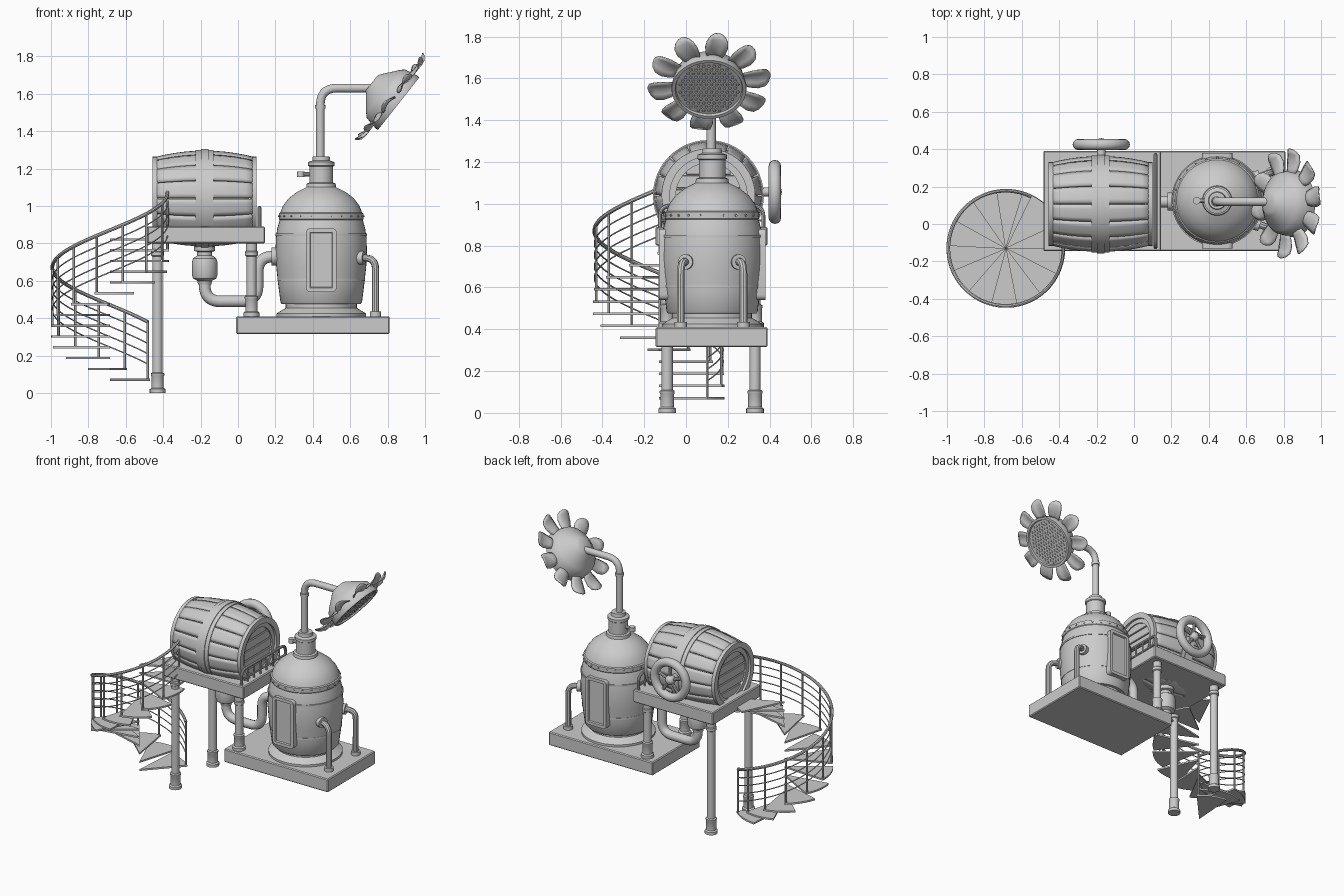
import bpy, bmesh, math
from mathutils import Vector, Matrix

if "Cube" in bpy.data.objects:
    bpy.data.objects.remove(bpy.data.objects["Cube"])

grey = bpy.data.materials.new("plain_grey")
grey.use_nodes = True
grey.diffuse_color = (0.6, 0.6, 0.6, 1)
grey.node_tree.nodes["Principled BSDF"].inputs["Base Color"].default_value = (0.6, 0.6, 0.6, 1)


def finish(name, mesh, mods=()):
    mesh.materials.clear()
    mesh.materials.append(grey)
    for p in mesh.polygons:
        p.use_smooth = True
    mesh.set_sharp_from_angle(angle=math.radians(35))
    ob = bpy.data.objects.new(name, mesh)
    bpy.context.collection.objects.link(ob)
    return ob


def from_bm(name, bm):
    bmesh.ops.recalc_face_normals(bm, faces=bm.faces)
    mesh = bpy.data.meshes.new(name)
    bm.to_mesh(mesh)
    bm.free()
    return finish(name, mesh)


def frame(loc, axis):
    return Matrix.Translation(loc) @ Vector(axis).to_track_quat('Z', 'Y').to_matrix().to_4x4()


def lathe(name, profile, loc, axis=(0, 0, 1), seg=32, closed=False):
    """Spin (radius, height) points about an axis."""
    bm = bmesh.new()
    vs = [bm.verts.new((r, 0, h)) for r, h in profile]
    es = [bm.edges.new(p) for p in zip(vs, vs[1:])]
    if closed:
        es.append(bm.edges.new((vs[-1], vs[0])))
    bmesh.ops.spin(bm, geom=vs + es, cent=(0, 0, 0), axis=(0, 0, 1), angle=math.tau, steps=seg)
    bmesh.ops.remove_doubles(bm, verts=bm.verts, dist=0.0001)
    bm.transform(frame(loc, axis))
    return from_bm(name, bm)


def disc(name, r, h, loc, axis=(0, 0, 1), seg=24):
    return lathe(name, [(0, 0), (r, 0), (r, h), (0, h)], loc, axis, seg)


def hoop(name, r0, r1, h0, h1, loc, axis, seg=48):
    return lathe(name, [(r0, h0), (r1, h0), (r1, h1), (r0, h1)], loc, axis, seg, True)


def box(name, lo, hi, bevel=0.006):
    bm = bmesh.new()
    lo, hi = Vector(lo), Vector(hi)
    bmesh.ops.create_cube(bm, size=1, matrix=Matrix.Translation((lo + hi) / 2) @ Matrix.Diagonal((*(hi - lo), 1)))
    bmesh.ops.bevel(bm, geom=bm.edges[:], offset=bevel, segments=1, affect='EDGES')
    return from_bm(name, bm)


def tube(name, pts, r, bend=0, sides=3):
    """Round pipe along points, with rounded corners."""
    pts = [Vector(p) for p in pts]
    path = pts
    if bend:
        path = [pts[0]]
        for a, c, b in zip(pts, pts[1:], pts[2:]):
            p, q = c + (a - c).normalized() * bend, c + (b - c).normalized() * bend
            path += [p * (1 - t) ** 2 + c * 2 * t * (1 - t) + q * t * t for t in (i / 7 for i in range(8))]
        path.append(pts[-1])
    cu = bpy.data.curves.new(name, 'CURVE')
    cu.dimensions = '3D'
    cu.bevel_depth, cu.bevel_resolution, cu.use_fill_caps = r, sides, True
    sp = cu.splines.new('POLY')
    sp.points.add(len(path) - 1)
    for s, p in zip(sp.points, path):
        s.co = (*p, 1)
    tmp = bpy.data.objects.new(name, cu)
    mesh = bpy.data.meshes.new_from_object(tmp)
    bpy.data.objects.remove(tmp)
    return finish(name, mesh)


def sheet(name, rows, thick):
    """Grid of points with thickness."""
    bm = bmesh.new()
    g = [[bm.verts.new(p) for p in row] for row in rows]
    for a, b in zip(g, g[1:]):
        for i in range(len(a) - 1):
            bm.faces.new((a[i], a[i + 1], b[i + 1], b[i]))
    ob = from_bm(name, bm)
    m = ob.modifiers.new("thickness", 'SOLIDIFY')
    m.thickness, m.offset = thick, 0
    return ob


# Platforms and legs
box("lower_platform", (-0.01, -0.145, 0.315), (0.81, 0.39, 0.41))
box("upper_platform", (-0.485, -0.145, 0.8), (0.145, 0.39, 0.89))
for x, z in ((-0.43, 0), (0.072, 0.41)):
    for y in (-0.09, 0.33):
        lathe("leg", [(0, z), (0.042, z), (0.042, z + 0.02), (0.033, z + 0.027), (0.033, z + 0.09),
                      (0.036, z + 0.095), (0.036, z + 0.105), (0.027, z + 0.11), (0.027, 0.73),
                      (0.034, 0.735), (0.034, 0.755), (0.03, 0.76), (0.03, 0.8)], (x, y, 0), seg=20)

# Barrel
B, X = Vector((-0.178, 0.107, 1.04)), (1, 0, 0)
def bulge(t):
    return 0.246 - 0.036 * (t / 0.27) ** 2
steps = [-0.27 + 0.54 * i / 10 for i in range(11)]
lathe("barrel_core", [(0, -0.24)] + [(bulge(t) - 0.012, t) for t in steps[1:-1]] + [(0, 0.24)], B, X, 48)
staves = 16
for k in range(staves):
    angs = [math.tau * (k + 0.03 + 0.94 * j / 4) / staves for j in range(5)]
    sheet("barrel_stave", [[B + Vector((t, bulge(t) * math.cos(a), bulge(t) * math.sin(a))) for a in angs]
                           for t in steps], 0.02)
hoop("barrel_middle_band", 0.235, 0.26, -0.048, 0.048, B, X)
hoop("barrel_middle_ridge", 0.25, 0.265, -0.02, 0.02, B, X)
for s in (-1, 1):
    hoop("barrel_end_hoop", 0.185, 0.224, s * 0.25, s * 0.278, B, X)
    hoop("barrel_head_ring", 0.155, 0.195, s * 0.235, s * 0.262, B, X)
    for i in range(-2, 3):
        z, half = i * 0.065, math.sqrt(0.18 ** 2 - (abs(i) * 0.065 + 0.015) ** 2)
        x = B.x + s * 0.245
        box("barrel_head_plank", (x - 0.008, B.y - half, B.z + z - 0.03), (x + 0.008, B.y + half, B.z + z + 0.03), 0.003)

# Hand wheel on the back of the barrel
W, Y = Vector((-0.175, 0.425, 1.057)), (0, 1, 0)
lathe("wheel_rim", [(0.123 + 0.03 * math.cos(a), 0.03 * math.sin(a))
                    for a in (math.tau * i / 12 for i in range(12))], W, Y, 40, True)
disc("wheel_stem", 0.022, 0.1, W - Vector((0, 0.1, 0)), Y)
lathe("wheel_hub", [(0.034 * math.sin(a), -0.034 * math.cos(a)) for a in (math.pi * i / 8 for i in range(9))], W, Y, 20)
for k in range(5):
    a = math.tau * k / 5 + 0.3
    tube("wheel_spoke", [W, W + Vector((math.cos(a), 0, math.sin(a))) * 0.115], 0.011)

# Guard rail at the platform edge
tube("guard_rail", [(0.115, -0.125, 0.88), (0.115, -0.125, 0.99), (0.115, 0.37, 0.99), (0.115, 0.37, 0.88)], 0.01, 0.05)
tube("guard_lower_rail", [(0.115, -0.125, 0.92), (0.115, 0.37, 0.92)], 0.006)
for i in range(1, 7):
    y = -0.125 + 0.495 * i / 7
    tube("guard_bar", [(0.115, y, 0.88), (0.115, y, 0.99)], 0.006)

# Drain pipe from barrel to tank
lathe("drain_bulb", [(0, 0.58), (0.035, 0.58), (0.04, 0.6), (0.062, 0.612), (0.068, 0.63), (0.068, 0.7), (0.062, 0.72),
                     (0.04, 0.735), (0.04, 0.755), (0.056, 0.76), (0.056, 0.8)], (-0.178, 0.12, 0))
tube("drain_pipe", [(-0.178, 0.12, 0.75), (-0.178, 0.12, 0.49), (0.105, 0.12, 0.49), (0.105, 0.12, 0.73),
                    (0.23, 0.12, 0.73)], 0.031, 0.085, 4)
disc("drain_flange", 0.048, 0.03, (0.18, 0.12, 0.73), X)

# Tank
T = Vector((0.445, 0.125, 0))
lathe("tank_base", [(0, 0.405), (0.24, 0.405), (0.24, 0.425), (0.19, 0.455), (0.19, 0.49), (0, 0.49)], T, seg=48)
lathe("tank_body", [(0, 0.475), (0.21, 0.475), (0.218, 0.485), (0.23, 0.58), (0.24, 0.67), (0.245, 0.74), (0.242, 0.83),
                    (0.235, 0.88), (0.222, 0.925), (0.226, 0.93), (0.226, 0.96), (0.218, 0.965), (0.205, 1.0),
                    (0.175, 1.04), (0.13, 1.075), (0.08, 1.1), (0.077, 1.12), (0.063, 1.125), (0.063, 1.21),
                    (0.07, 1.215), (0.07, 1.235), (0.048, 1.242), (0.045, 1.265), (0, 1.265)], T, seg=48)
for z, r in ((0.6, 0.235), (0.84, 0.245)):
    hoop("tank_band", r - 0.03, r, z, z + 0.012, T, (0, 0, 1))
for k in range(24):
    a = math.tau * k / 24
    d = Vector((math.cos(a), math.sin(a), 0))
    disc("tank_rivet", 0.006, 0.014, T + d * 0.218 + Vector((0, 0, 0.945)), d, 6)

# Doors front and back
for s in (-1, 1):
    bm = bmesh.new()
    bmesh.ops.create_cube(bm, size=1, matrix=Matrix.Translation(T + Vector((0, s * 0.225, 0.71)))
                          @ Matrix.Diagonal((0.165, 0.06, 0.34, 1)))
    corners = [e for e in bm.edges if abs(e.verts[0].co.y - e.verts[1].co.y) > 0.01]
    bmesh.ops.bevel(bm, geom=corners, offset=0.025, segments=4, affect='EDGES', profile=0.5)
    bm.normal_update()
    face = [f for f in bm.faces if f.normal.y * s > 0.9]
    bmesh.ops.inset_region(bm, faces=face, thickness=0.022)
    bmesh.ops.inset_region(bm, faces=face, thickness=0.004, depth=-0.01)
    from_bm("tank_door", bm)

# Small side pipes
for s in (-1, 1):
    y = T.y + s * 0.15
    tube("side_pipe", [(0.63, T.y + s * 0.115, 0.722), (0.735, y, 0.722), (0.735, y, 0.41)], 0.019, 0.06)
    disc("side_pipe_flange", 0.036, 0.03, (0.645, T.y + s * 0.12, 0.722), (1, s * 0.3, 0))
    disc("side_pipe_foot", 0.03, 0.03, (0.735, y, 0.405))

# Neck valve and shower pipe
tube("neck_valve", [T + Vector((-0.05, 0, 1.17)), T + Vector((-0.12, 0, 1.17))], 0.012)
disc("neck_valve_knob", 0.02, 0.03, T + Vector((-0.11, 0, 1.155)))
tube("shower_pipe", [(0.44, 0.12, 1.25), (0.44, 0.12, 1.63), (0.73, 0.12, 1.63)], 0.023, 0.09, 4)
disc("shower_pipe_collar", 0.028, 0.02, (0.44, 0.12, 1.52))

# Flower-shaped shower head
C, N = Vector((0.81, 0.11, 1.585)), (0.785, 0, -0.62)
F = frame(C, N)
lathe("shower_head", [(0, -0.12), (0.05, -0.12), (0.065, -0.11), (0.145, -0.045), (0.165, -0.025), (0.18, 0.05),
                      (0.178, 0.062), (0.162, 0.062), (0.158, 0.05), (0, 0.05)], C, N, 40)
for i in range(-7, 8):
    for j in range(-6, 7):
        p = Vector(((i + 0.5 * (j % 2)) * 0.025, j * 0.0225, 0.048))
        if p.xy.length < 0.148:
            disc("spray_nozzle", 0.0075, 0.008, F @ p, N, 8)
for k in range(10):
    turn = F @ Matrix.Rotation(math.tau * (k + 0.25) / 10, 4, 'Z')
    rows = [[turn @ Vector((r - 0.012 * u * u * (r > 0.28), w * u, t + 0.014 * u * u)) for u in (-1, -0.5, 0, 0.5, 1)]
            for r, w, t in ((0.15, 0.03, 0), (0.19, 0.046, 0.012), (0.23, 0.054, 0.015), (0.265, 0.05, 0.01), (0.296, 0.036, -0.004))]
    sheet("petal", rows, 0.006)

# Spiral stair
S, R = Vector((-0.685, -0.13, 0)), 0.315
START, STEP, WIDE, RISE = 47, 26, 39, 0.0577
def rim(deg, z, r=R):
    a = math.radians(deg)
    return S + Vector((r * math.cos(a), r * math.sin(a), z))
for k in range(14):
    a0, z = START + k * STEP, 0.065 + k * RISE
    bm = bmesh.new()
    arc = [bm.verts.new(rim(a0 + WIDE * j / 6, z)) for j in range(7)]
    f = bm.faces.new([bm.verts.new(S + Vector((0, 0, z)))] + arc)
    up = bmesh.ops.extrude_face_region(bm, geom=[f])["geom"]
    bmesh.ops.translate(bm, vec=(0, 0, 0.012), verts=[v for v in up if isinstance(v, bmesh.types.BMVert)])
    from_bm("stair_tread", bm)
    if k < 13:
        tube("stair_post", [rim(a0 + 2, z, 0.308), rim(a0 + 2, z + 0.315, 0.308)], 0.007, sides=1)
for lift, r in ((0.315, 0.01), (0.255, 0.0035), (0.2, 0.0035), (0.145, 0.0035), (0.09, 0.0035)):
    tube("stair_rail", [rim(START + 2 + 312 * i / 60, 0.065 + lift + 12 * RISE * i / 60, 0.308) for i in range(61)], r, sides=2)
